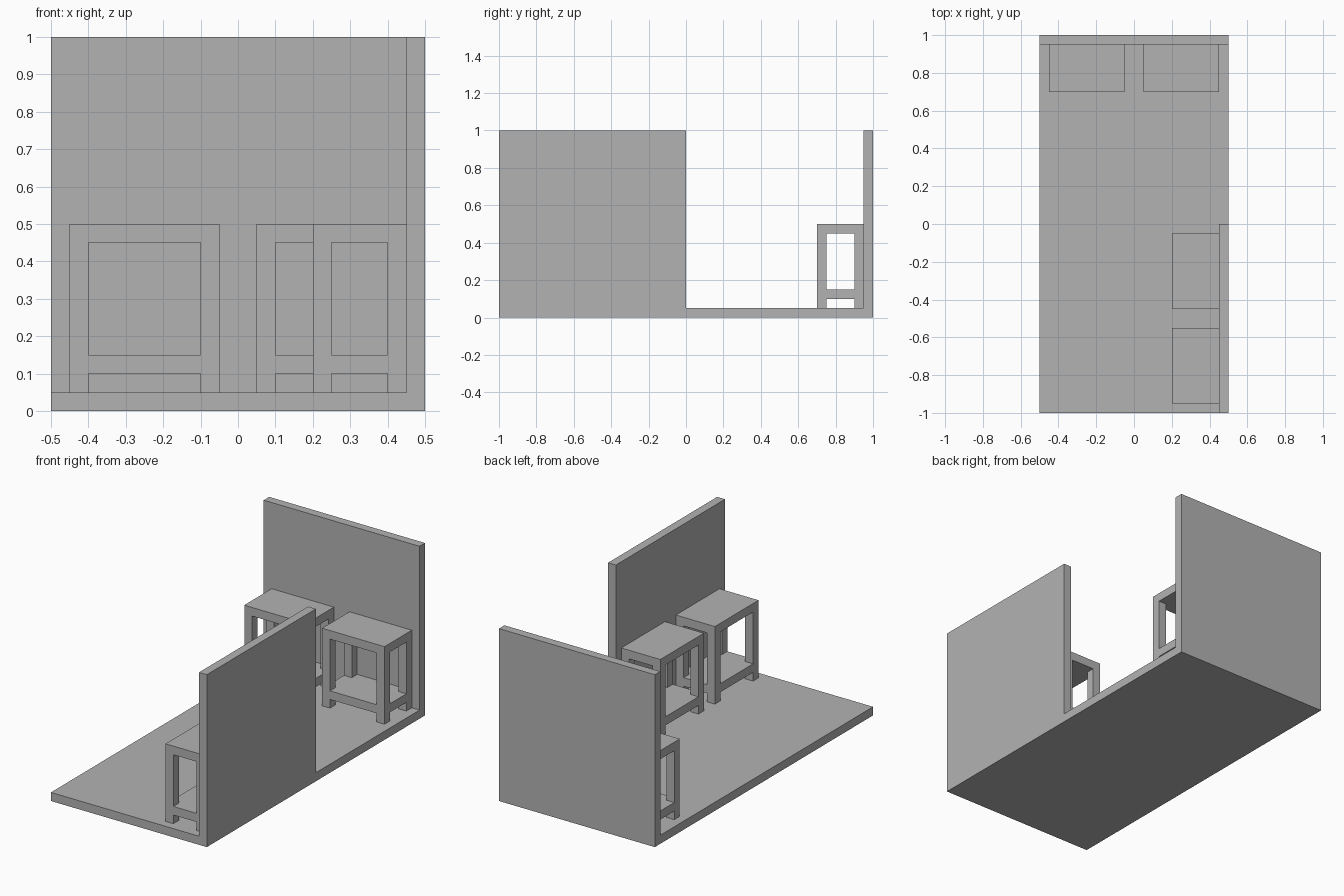
import bpy
import bmesh
from itertools import product
from mathutils import Matrix, Vector
from math import pi

cube = bpy.data.objects.get("Cube")
if cube:
    bpy.data.objects.remove(cube, do_unlink=True)

grey = bpy.data.materials.new("plain grey")
grey.use_nodes = True
grey.diffuse_color = (0.45, 0.45, 0.45, 1)
grey.node_tree.nodes["Principled BSDF"].inputs["Base Color"].default_value = grey.diffuse_color


def block_mesh(name, cuts, solid):
    """One closed skin around the filled cells of an uneven grid."""
    bm = bmesh.new()
    sizes = [len(c) - 1 for c in cuts]

    def filled(cell):
        return all(0 <= i < n for i, n in zip(cell, sizes)) and solid(*cell)

    for cell in product(*map(range, sizes)):
        if not filled(cell):
            continue
        for axis, side in product(range(3), (0, 1)):
            beside = list(cell)
            beside[axis] += 2 * side - 1
            if filled(beside):
                continue
            u, v = (axis + 1) % 3, (axis + 2) % 3
            corners = []
            for du, dv in ((0, 0), (1, 0), (1, 1), (0, 1)):
                p = Vector()
                p[axis] = cuts[axis][cell[axis] + side]
                p[u] = cuts[u][cell[u] + du]
                p[v] = cuts[v][cell[v] + dv]
                corners.append(bm.verts.new(p))
            bm.faces.new(corners if side else corners[::-1])
    bmesh.ops.remove_doubles(bm, verts=bm.verts, dist=0.0001)
    mesh = bpy.data.meshes.new(name)
    bm.to_mesh(mesh)
    bm.free()
    mesh.materials.append(grey)
    return mesh


def place(name, mesh, matrix=Matrix()):
    obj = bpy.data.objects.new(name, mesh)
    obj.matrix_world = matrix
    bpy.context.collection.objects.link(obj)


# Floor with a full-width back wall and a half-length side wall
room = block_mesh(
    "floor_and_walls",
    ((-0.5, 0.45, 0.5), (-1, 0, 0.95, 1), (0, 0.05, 1)),
    lambda i, j, k: k == 0 or j == 2 or (i == 1 and j == 0))
place("floor_and_walls", room)

# Table: corner legs, low shelf and top, with its back edge at y = 0
table = block_mesh(
    "table",
    ((-0.2, -0.15, 0.15, 0.2), (-0.25, -0.2, -0.05, 0), (0.05, 0.1, 0.15, 0.45, 0.5)),
    lambda i, j, k: k in (1, 3) or (i != 1 and j != 1))

# Two tables against each wall
for side, x in (("right", -0.25), ("left", 0.25)):
    place("back_table_" + side, table, Matrix.Translation((x, 0.95, 0)))
for end, y in (("front", -0.75), ("rear", -0.25)):
    turn = Matrix.Rotation(-pi / 2, 4, "Z")
    place("side_table_" + end, table, Matrix.Translation((0.45, y, 0)) @ turn)
